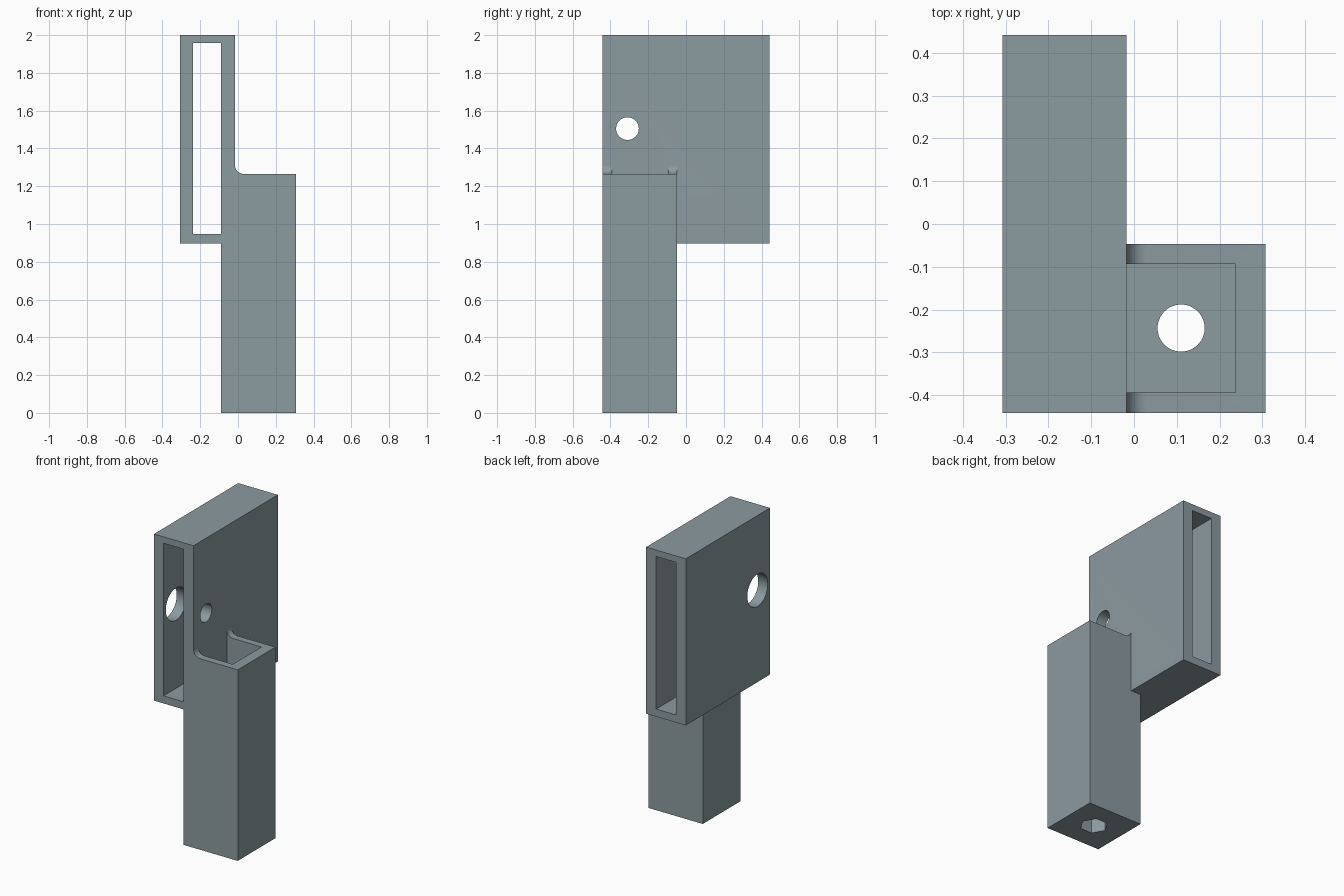
import bpy, bmesh, math

if "Cube" in bpy.data.objects:
    bpy.data.objects.remove(bpy.data.objects["Cube"])

grey = bpy.data.materials.new("blue grey")
grey.diffuse_color = (0.26, 0.325, 0.35, 1)
grey.use_nodes = True
grey.node_tree.nodes["Principled BSDF"].inputs["Base Color"].default_value = grey.diffuse_color


def prism(name, points, to3d, depth_vec):
    """Extrude a flat profile along a vector."""
    bm = bmesh.new()
    face = bm.faces.new([bm.verts.new(to3d(a, b)) for a, b in points])
    out = bmesh.ops.extrude_face_region(bm, geom=[face])
    moved = [g for g in out["geom"] if isinstance(g, bmesh.types.BMVert)]
    bmesh.ops.translate(bm, vec=depth_vec, verts=moved)
    bmesh.ops.recalc_face_normals(bm, faces=bm.faces)
    mesh = bpy.data.meshes.new(name)
    bm.to_mesh(mesh)
    bm.free()
    mesh.materials.append(grey)
    obj = bpy.data.objects.new(name, mesh)
    bpy.context.collection.objects.link(obj)
    return obj


def box(name, x0, x1, y0, y1, z0, z1):
    return prism(name, [(x0, y0), (x1, y0), (x1, y1), (x0, y1)],
                 lambda a, b: (a, b, z0), (0, 0, z1 - z0))


def ring(ca, cb, r, n):
    return [(ca + r * math.cos(2 * math.pi * i / n),
             cb + r * math.sin(2 * math.pi * i / n)) for i in range(n)]


def combine(target, other, operation):
    """Apply a boolean and remove the helper."""
    mod = target.modifiers.new(operation, "BOOLEAN")
    mod.operation, mod.solver, mod.object = operation, "EXACT", other
    bpy.context.view_layer.objects.active = target
    bpy.ops.object.modifier_apply(modifier=mod.name)
    bpy.data.objects.remove(other)


# Post with a fillet where it meets the sleeve wall
wall, top, r = -0.017, 1.265, 0.048
fillet = [(wall + r - r * math.sin(t), top + r - r * math.cos(t))
          for t in (math.pi / 2 * i / 12 for i in range(13))]
profile = [(-0.09, 0), (0.307, 0), (0.307, top)] + fillet + [(-0.09, top + r)]
bracket = prism("bracket", profile, lambda a, b: (a, -0.441, b), (0, 0.394, 0))

# Square socket, bolt hole and hexagonal nut recess in the post
combine(bracket, box("socket", wall, 0.237, -0.393, -0.093, 0.2, 1.5), "DIFFERENCE")
cx, cy = 0.11, -0.243
combine(bracket, prism("bolt_hole", ring(cx, cy, 0.055, 48),
                       lambda a, b: (a, b, -0.1), (0, 0, 0.5)), "DIFFERENCE")
combine(bracket, prism("nut_recess", ring(cx, cy, 0.085, 6),
                       lambda a, b: (a, b, -0.1), (0, 0, 0.22)), "DIFFERENCE")

# Sleeve: flat box open at the front and back
sleeve = box("sleeve", -0.307, wall, -0.441, 0.441, 0.897, 2.0)
combine(sleeve, box("slot", -0.237, -0.09, -0.6, 0.6, 0.947, 1.957), "DIFFERENCE")

# Small screw hole in the right wall, larger access hole in the left wall
for name, radius, x0 in (("screw_hole", 0.06, -0.15), ("access_hole", 0.107, -0.4)):
    cutter = prism(name, ring(-0.31, 1.505, radius, 48),
                   lambda a, b: (x0, a, b), (0.22, 0, 0))
    combine(sleeve, cutter, "DIFFERENCE")

combine(bracket, sleeve, "UNION")
bpy.context.view_layer.objects.active = bracket
bracket.select_set(True)
bpy.ops.object.shade_smooth_by_angle(angle=math.radians(30))
